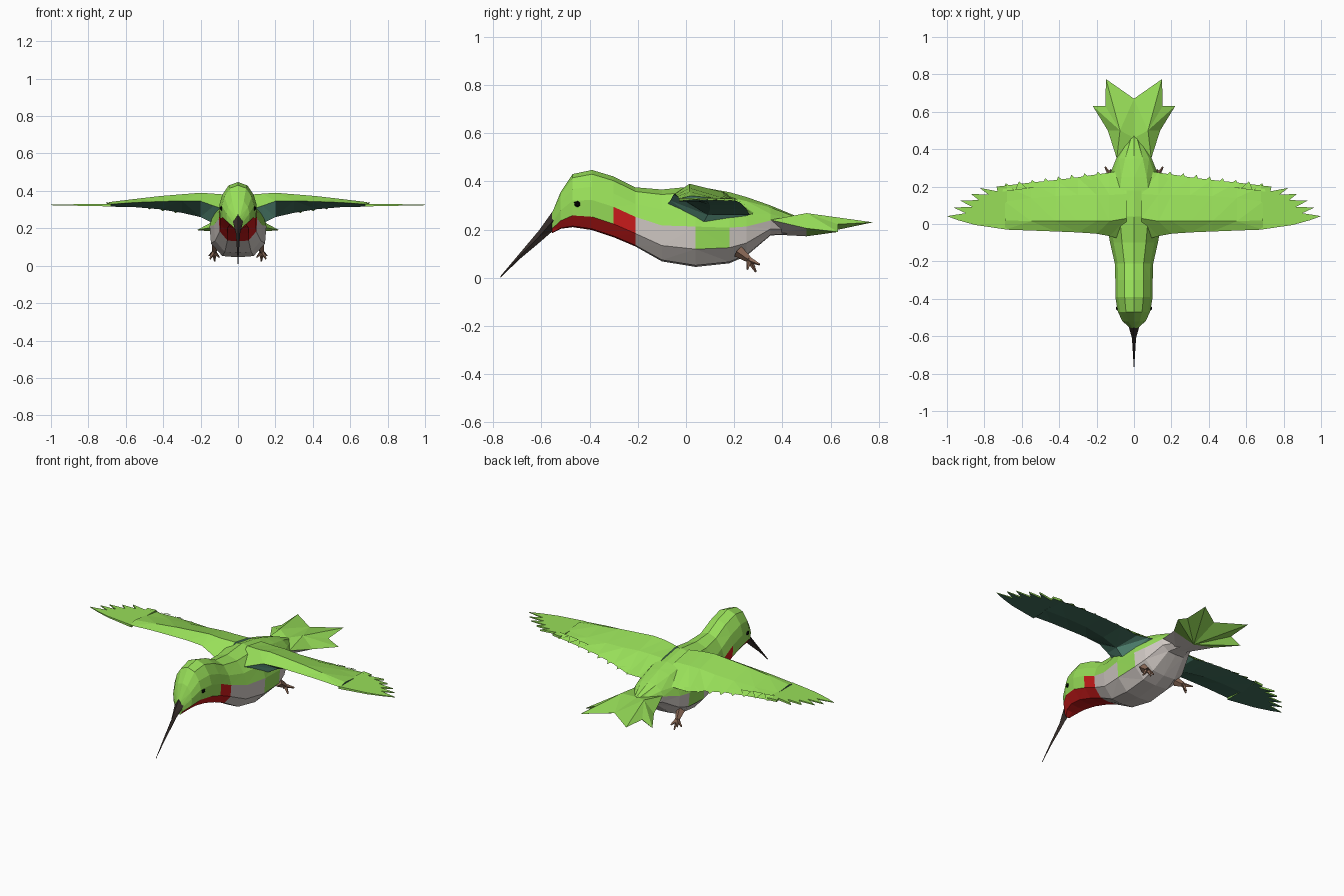
import bpy, bmesh, math
from mathutils import Vector

if "Cube" in bpy.data.objects:
    bpy.data.objects.remove(bpy.data.objects["Cube"])


def material(name, rgb):
    m = bpy.data.materials.new(name)
    m.diffuse_color = tuple(c ** 2.2 for c in rgb) + (1,)
    m.use_nodes = True
    m.node_tree.nodes["Principled BSDF"].inputs["Base Color"].default_value = m.diffuse_color
    return m


GREEN = material("green", (0.59, 0.87, 0.35))
GREY = material("pale_grey", (0.82, 0.79, 0.77))
RED = material("red", (0.80, 0.13, 0.13))
TEAL = material("teal", (0.50, 0.80, 0.69))
DARK_TEAL = material("dark_teal", (0.27, 0.44, 0.37))
BROWN = material("brown", (0.55, 0.42, 0.35))
BEAK = material("beak_dark", (0.22, 0.19, 0.18))
BLACK = material("black", (0.04, 0.04, 0.04))


def make(name, verts, faces, mats, idx=None, mirror=False):
    """Flat-shaded mesh object; idx gives a material slot per face."""
    me = bpy.data.meshes.new(name)
    me.from_pydata([tuple(v) for v in verts], [], faces)
    for m in mats:
        me.materials.append(m)
    if idx:
        for p, i in zip(me.polygons, idx):
            p.material_index = i
    bm = bmesh.new()
    bm.from_mesh(me)
    bmesh.ops.triangulate(bm, faces=bm.faces[:])
    bmesh.ops.recalc_face_normals(bm, faces=bm.faces[:])
    bm.to_mesh(me)
    bm.free()
    ob = bpy.data.objects.new(name, me)
    bpy.context.collection.objects.link(ob)
    if mirror:
        ob.modifiers.new("Mirror", 'MIRROR').use_clip = True
    return ob


def loft(name, rings, mats, pick=lambda s, b: 0, mirror=False):
    """Skin equal-sized closed rings, pick(segment, band) chooses the slot."""
    n = len(rings[0])
    verts = [v for r in rings for v in r]
    faces, idx = [], []
    for s in range(len(rings) - 1):
        for b in range(n):
            c = (b + 1) % n
            faces.append((s * n + b, s * n + c, (s + 1) * n + c, (s + 1) * n + b))
            idx.append(pick(s, b))
    last = len(rings) - 1
    faces += [tuple(range(n)), tuple(range(last * n, last * n + n))]
    idx += [pick(0, n - 1), pick(last - 1, n - 1)]
    return make(name, verts, faces, mats, idx, mirror)


# Body and head: y, top z, bottom z, half width
sections = [(-0.555, 0.27, 0.185, 0.022), (-0.52, 0.355, 0.203, 0.062),
            (-0.47, 0.43, 0.21, 0.086), (-0.39, 0.447, 0.198, 0.10),
            (-0.30, 0.42, 0.168, 0.10), (-0.21, 0.375, 0.13, 0.103),
            (-0.10, 0.366, 0.068, 0.128), (0.04, 0.38, 0.045, 0.152),
            (0.18, 0.355, 0.06, 0.15), (0.25, 0.335, 0.09, 0.135),
            (0.35, 0.30, 0.175, 0.095), (0.47, 0.25, 0.185, 0.025)]
half = [(0, 1), (0.5, 0.93), (0.85, 0.72), (1, 0.5), (0.95, 0.22), (0.55, 0.02), (0, 0)]
shape = half + [(-x, t) for x, t in half[-2:0:-1]]
rings = [[(x * w, y, zb + t * (zt - zb)) for x, t in shape] for y, zt, zb, w in sections]


def body_colour(s, b):
    band = min(b, 11 - b)
    if s < 4:
        return 2 if band >= 4 else 0
    if s == 4:
        return 2 if band >= 3 else 0
    if s == 7 and band == 3:
        return 0
    return 1 if band >= 3 else 0


loft("body", rings, [GREEN, GREY, RED], body_colour)

# Beak
beak = [(-0.50, 0.275, 0.045, 0.035), (-0.55, 0.238, 0.028, 0.042),
        (-0.61, 0.170, 0.011, 0.026), (-0.69, 0.089, 0.006, 0.012), (-0.77, 0.003, 0.001, 0.003)]
loft("beak", [[(0, y, z + h), (w, y, z), (0, y, z - h), (-w, y, z)] for y, z, w, h in beak], [BEAK])

# Wing: x, then (y, z) of leading edge, top ridge, mid top, trailing edge, underside
stations = [(0.04, (-0.09, 0.29), (0.03, 0.378), (0.16, 0.355), (0.29, 0.28), (0.06, 0.20)),
            (0.13, (-0.065, 0.32), (0.015, 0.385), (0.155, 0.355), (0.275, 0.265), (0.07, 0.225)),
            (0.20, (-0.052, 0.345), (0.015, 0.39), (0.155, 0.355), (0.265, 0.26), (0.09, 0.26)),
            (0.30, (-0.045, 0.347), (0.015, 0.382), (0.155, 0.347), (0.25, 0.285), (0.10, 0.283)),
            (0.42, (-0.04, 0.343), (0.015, 0.372), (0.15, 0.34), (0.235, 0.303), (0.10, 0.302)),
            (0.55, (-0.035, 0.338), (0.015, 0.357), (0.14, 0.335), (0.222, 0.313), (0.09, 0.313)),
            (0.69, (-0.03, 0.328), (0.02, 0.340), (0.12, 0.330), (0.205, 0.319), (0.08, 0.316))]
loft("wing", [[(x, y, z) for y, z in pts] for x, *pts in stations],
     [GREEN, TEAL, DARK_TEAL], lambda s, b: 0 if b < 3 else (1 if s < 2 else 2), True)

# Wing tip with finger feathers
tip = [(0.68, -0.03), (0.85, -0.005), (0.94, 0.02), (1.0, 0.042), (0.90, 0.058), (0.965, 0.088),
       (0.865, 0.092), (0.93, 0.125), (0.83, 0.128), (0.87, 0.16), (0.78, 0.158),
       (0.825, 0.193), (0.73, 0.175), (0.735, 0.2), (0.68, 0.206)]
n = len(tip)
verts = [(x, y, 0.331 - 0.012 * (x - 0.68)) for x, y in tip]
verts += [(x, y, 0.317 + 0.02 * (x - 0.68)) for x, y in tip]
faces = [tuple(range(n)), tuple(range(2 * n - 1, n - 1, -1))]
faces += [(i, (i + 1) % n, n + (i + 1) % n, n + i) for i in range(n)]
make("wing_tip", verts, faces, [GREEN, DARK_TEAL], [0, 1] + [0] * n, True)

# Small scalloped feathers on the wing trailing edge
verts, faces = [], []
for i in range(8):
    x = 0.15 + i * 0.07
    y, z = 0.272 - 0.125 * (x - 0.15), min(0.262 + 0.14 * (x - 0.15), 0.317)
    k = len(verts)
    verts += [(x, y - 0.03, z + 0.018), (x + 0.065, y - 0.038, z + 0.02), (x + 0.045, y + 0.008, z)]
    faces.append((k, k + 1, k + 2))
make("wing_scallops", verts, faces, [GREEN], None, True)

# Forked tail, one half mirrored
tail = [(0, 0.36, 0.285), (0, 0.46, 0.25), (0, 0.67, 0.235), (0.092, 0.35, 0.24),
        (0.075, 0.5, 0.268), (0.15, 0.775, 0.23), (0.153, 0.63, 0.222), (0.22, 0.63, 0.19),
        (0.14, 0.5, 0.205), (0, 0.35, 0.18), (0, 0.5, 0.172)]
faces = [(0, 1, 3), (1, 4, 3), (1, 2, 4), (2, 5, 4), (5, 6, 4), (6, 7, 4), (7, 8, 4), (8, 3, 4),
         (9, 3, 8), (9, 8, 10), (10, 8, 7), (10, 7, 6), (10, 6, 5), (10, 5, 2)]
make("tail", tail, faces, [GREEN, GREY], [0] * 8 + [1, 1] + [0] * 4, True)


# Legs and toes: tapered four-sided spikes
def spike(name, a, b, r0, r1):
    a, b = Vector(a), Vector(b)
    q = (b - a).to_track_quat('Z', 'Y')
    ring = [Vector((math.cos(t * math.pi / 2), math.sin(t * math.pi / 2), 0)) for t in range(4)]
    loft(name, [[p + q @ (v * r) for v in ring] for p, r in ((a, r0), (b, r1))], [BROWN], mirror=True)


ankle = (0.127, 0.262, 0.075)
spike("leg", (0.115, 0.215, 0.11), ankle, 0.025, 0.013)
for i, end in enumerate([(0.155, 0.305, 0.055), (0.125, 0.29, 0.024), (0.10, 0.285, 0.045), (0.15, 0.255, 0.035)]):
    spike("toe_%d" % (i + 1), ankle, end, 0.013, 0.004)

# Eyes
bm = bmesh.new()
bmesh.ops.create_icosphere(bm, subdivisions=1, radius=0.016)
eye_verts = [v.co + Vector((0.083, -0.45, 0.306)) for v in bm.verts]
eye_faces = [tuple(v.index for v in f.verts) for f in bm.faces]
bm.free()
make("eye", eye_verts, eye_faces, [BLACK], None, True)
